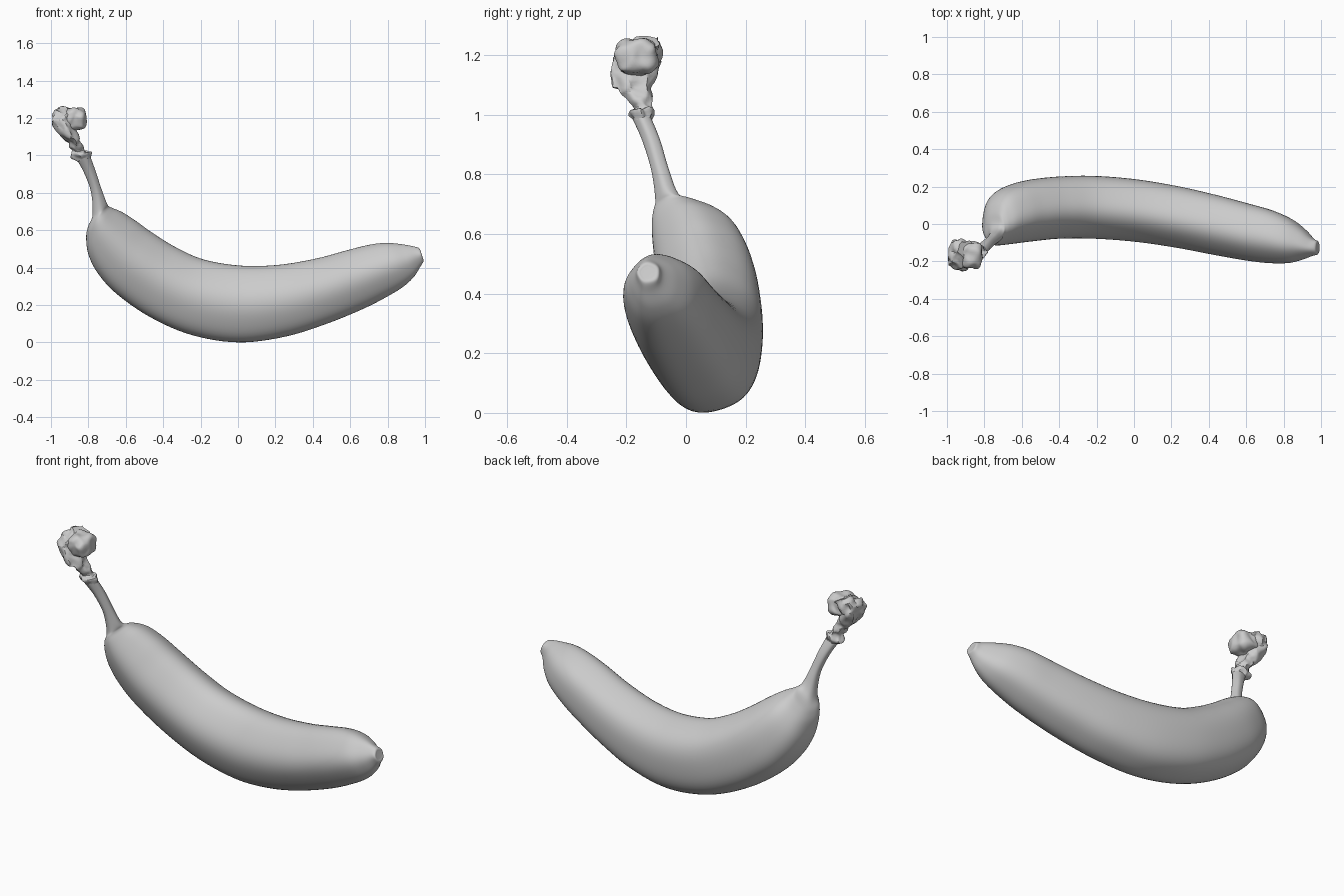
import bpy, bmesh, math
from mathutils import Vector, noise

# Each station: outer x, outer z, inner x, inner z, min y, max y
PEEL = [
    (0.988, 0.450, 0.975, 0.490, -0.150, -0.105),
    (0.992, 0.435, 0.967, 0.505, -0.163, -0.090),
    (0.975, 0.405, 0.930, 0.515, -0.170, -0.075),
    (0.940, 0.350, 0.870, 0.525, -0.187, -0.025),
    (0.880, 0.295, 0.790, 0.531, -0.205, 0.030),
    (0.780, 0.235, 0.700, 0.520, -0.207, 0.075),
    (0.660, 0.175, 0.580, 0.490, -0.195, 0.110),
    (0.470, 0.098, 0.420, 0.447, -0.165, 0.157),
    (0.250, 0.030, 0.220, 0.413, -0.125, 0.205),
    (0.000, 0.000, 0.020, 0.408, -0.092, 0.242),
    (-0.250, 0.040, -0.180, 0.440, -0.075, 0.260),
    (-0.470, 0.135, -0.330, 0.505, -0.075, 0.257),
    (-0.650, 0.260, -0.460, 0.585, -0.090, 0.240),
    (-0.750, 0.370, -0.550, 0.650, -0.102, 0.212),
    (-0.800, 0.470, -0.620, 0.695, -0.110, 0.175),
    (-0.812, 0.560, -0.665, 0.715, -0.112, 0.125),
    (-0.802, 0.620, -0.690, 0.727, -0.108, 0.065),
    (-0.778, 0.680, -0.702, 0.745, -0.102, -0.015),
    (-0.785, 0.800, -0.730, 0.820, -0.115, -0.055),
    (-0.820, 0.900, -0.763, 0.920, -0.145, -0.085),
    (-0.860, 0.975, -0.790, 0.995, -0.178, -0.115),
]
CROWN = [
    (-0.860, 0.965, -0.788, 0.985, -0.175, -0.115),
    (-0.890, 0.990, -0.787, 1.015, -0.183, -0.110),
    (-0.888, 1.030, -0.822, 1.025, -0.178, -0.115),
    (-0.910, 1.070, -0.835, 1.060, -0.205, -0.110),
    (-0.945, 1.095, -0.852, 1.095, -0.240, -0.110),
    (-0.982, 1.150, -0.870, 1.140, -0.250, -0.095),
    (-0.998, 1.205, -0.880, 1.180, -0.240, -0.085),
    (-0.980, 1.240, -0.870, 1.215, -0.220, -0.085),
    (-0.940, 1.262, -0.865, 1.235, -0.185, -0.090),
]


def catmull(a, b, c, d, t):
    return [0.5 * (2 * q + (r - p) * t + (2 * p - 5 * q + 4 * r - s) * t * t
                   + (3 * q - p - 3 * r + s) * t ** 3) for p, q, r, s in zip(a, b, c, d)]


def smooth_stations(stations, steps):
    n = len(stations)
    out = [catmull(stations[max(i - 1, 0)], stations[i], stations[i + 1],
                   stations[min(i + 2, n - 1)], k / steps)
           for i in range(n - 1) for k in range(steps)]
    return out + [stations[-1]]


def roughen(co, amount, scale):
    return co + noise.noise_vector(co * scale) * amount


def finish(name, bm, angle):
    bmesh.ops.recalc_face_normals(bm, faces=bm.faces[:])
    mesh = bpy.data.meshes.new(name)
    bm.to_mesh(mesh)
    bm.free()
    obj = bpy.data.objects.new(name, mesh)
    bpy.context.collection.objects.link(obj)
    bpy.ops.object.select_all(action='DESELECT')
    bpy.context.view_layer.objects.active = obj
    obj.select_set(True)
    bpy.ops.object.shade_smooth_by_angle(angle=math.radians(angle))
    return obj


def loft(name, stations, steps, sides, ridge, rough, scale, angle):
    """Skin five-ridged oval rings through the stations and cap both ends."""
    bm = bmesh.new()
    rings = []
    for x0, z0, x1, z1, y0, y1 in smooth_stations(stations, steps):
        mid = Vector((x0 + x1, y0 + y1, z0 + z1)) / 2
        up = Vector((x1 - x0, 0, z1 - z0)) / 2
        side = Vector((0, (y1 - y0) / 2, 0))
        ring = []
        for k in range(sides):
            a = math.tau * k / sides
            r = 1 + ridge * math.cos(5 * (a + math.radians(41)))
            co = mid + (up * math.sin(a) + side * math.cos(a)) * r
            ring.append(bm.verts.new(roughen(co, rough, scale)))
        rings.append(ring)
    for p, q in zip(rings, rings[1:]):
        for k in range(sides):
            j = (k + 1) % sides
            bm.faces.new((p[k], p[j], q[j], q[k]))
    bm.faces.new(rings[0])
    bm.faces.new(rings[-1])
    return finish(name, bm, angle)


# Fruit body running into the slim stem
loft("peel_and_stem", PEEL, 6, 60, 0.022, 0.0, 1, 40)

# Torn, curled stem end
loft("torn_stem_end", CROWN, 5, 36, 0.06, 0.016, 28, 35)

# Blunt knob on the inner side of the torn end
bm = bmesh.new()
bmesh.ops.create_icosphere(bm, subdivisions=4, radius=1)
for v in bm.verts:
    d = v.co.copy()
    d /= (abs(d.x) ** 3 + abs(d.y) ** 3 + abs(d.z) ** 3) ** (1 / 3)
    co = Vector((-0.873 + d.x * 0.062, -0.165 + d.y * 0.072, 1.195 + d.z * 0.06))
    v.co = roughen(co, 0.012, 22)
finish("stem_knob", bm, 35)
